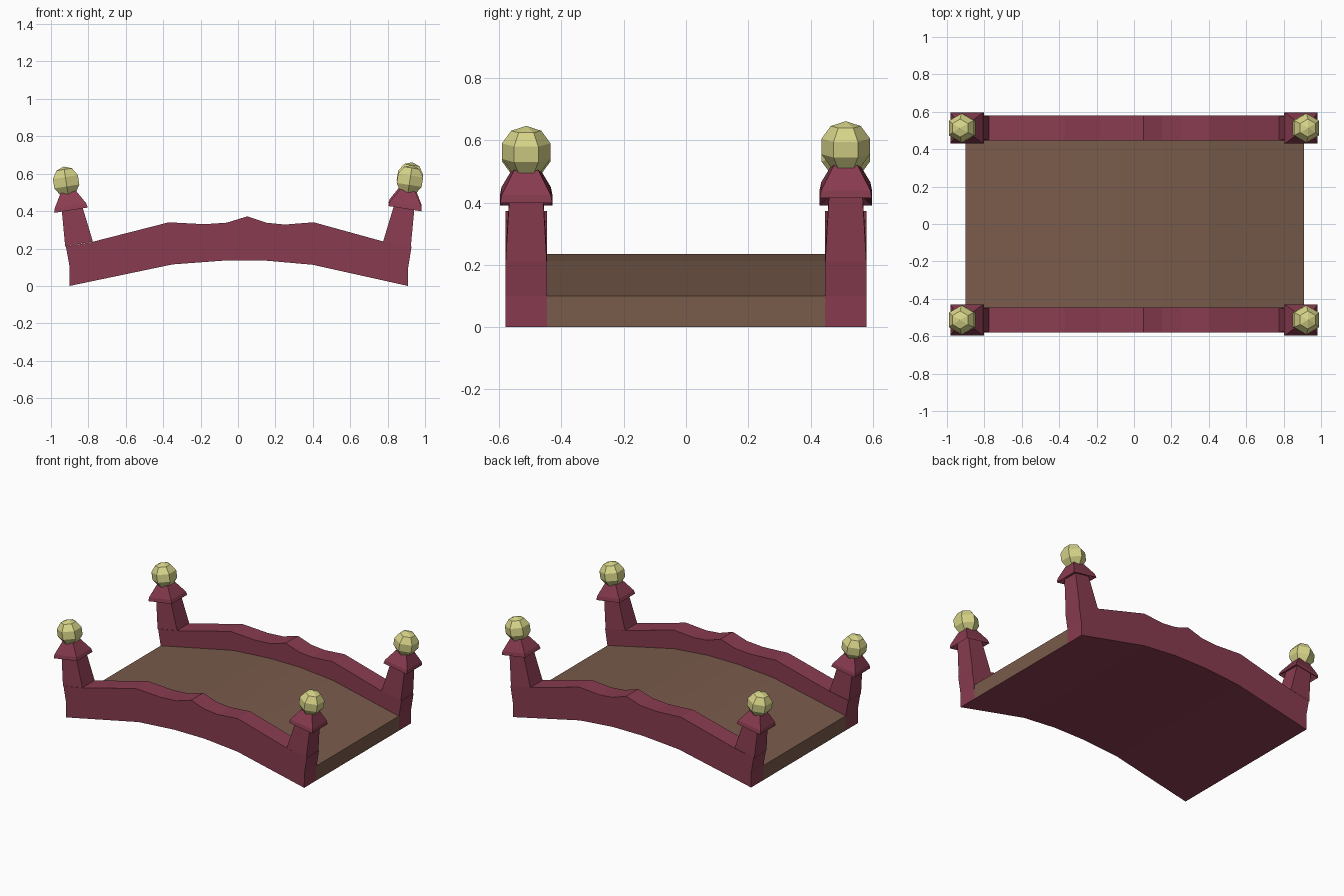
import bpy, bmesh
from math import radians
from mathutils import Matrix, Vector

if "Cube" in bpy.data.objects:
    bpy.data.objects.remove(bpy.data.objects["Cube"])


def material(name, rgb):
    m = bpy.data.materials.new(name)
    m.diffuse_color = (*rgb, 1)
    m.use_nodes = True
    m.node_tree.nodes["Principled BSDF"].inputs["Base Color"].default_value = m.diffuse_color
    return m


RED = material("red_paint", (0.25, 0.045, 0.08))
BROWN = material("brown_planks", (0.19, 0.105, 0.07))
GOLD = material("pale_gold", (0.68, 0.66, 0.25))


def finish(name, bm, *mats):
    bmesh.ops.recalc_face_normals(bm, faces=bm.faces)
    me = bpy.data.meshes.new(name)
    bm.to_mesh(me)
    bm.free()
    for m in mats:
        me.materials.append(m)
    ob = bpy.data.objects.new(name, me)
    bpy.context.collection.objects.link(ob)
    return ob


def extrude_profile(profile, y0, y1):
    bm = bmesh.new()
    face = bm.faces.new([bm.verts.new((x, y0, z)) for x, z in profile])
    ext = bmesh.ops.extrude_face_region(bm, geom=[face])["geom"]
    bmesh.ops.translate(bm, vec=(0, y1 - y0, 0),
                        verts=[v for v in ext if isinstance(v, bmesh.types.BMVert)])
    return bm


def loft(rings):
    """Skin a stack of four-cornered rings and close both ends."""
    bm = bmesh.new()
    loops = [[bm.verts.new(p) for p in r] for r in rings]
    for a, b in zip(loops, loops[1:]):
        for i in range(4):
            j = (i + 1) % 4
            bm.faces.new((a[i], a[j], b[j], b[i]))
    bm.faces.new(loops[0])
    bm.faces.new(loops[-1])
    return bm


def rect(x0, x1, y0, y1, z0, z1):
    return [(x0, y0, z0), (x1, y0, z1), (x1, y1, z1), (x0, y1, z0)]


# Arched underside shared by walls and deck
arch = [(-0.9, 0), (-0.35, 0.115), (-0.08, 0.135), (0.15, 0.135), (0.4, 0.113), (0.908, 0)]

# Side walls with wavy crest
crest = [(0.91, 0.1), (0.928, 0.21), (0.775, 0.238), (0.405, 0.34), (0.25, 0.328),
         (0.15, 0.338), (0.05, 0.372), (-0.06, 0.338), (-0.18, 0.33), (-0.37, 0.34),
         (-0.78, 0.235), (-0.92, 0.21), (-0.9, 0.1)]
for side, s in (("front", -1), ("back", 1)):
    finish(side + "_wall", extrude_profile(arch + crest, s * 0.447, s * 0.579), RED)

# Deck, painted red underneath
top = [(x, z + 0.1) for x, z in reversed(arch)]
deck = finish("deck", extrude_profile(arch + top, -0.447, 0.447), BROWN, RED)
for p in deck.data.polygons:
    if p.normal.z < -0.5:
        p.material_index = 1

# Leaning corner posts, caps and faceted balls
for side, s in (("front", -1), ("back", 1)):
    for end, e in (("left", -1), ("right", 1)):
        tag = f"{side}_{end}_"
        yc = s * 0.513
        ball_top = 0.637 if e < 0 else (0.66 if s > 0 else 0.645)
        finish(tag + "post", loft([
            rect(e * 0.776, e * 0.924, yc - 0.066, yc + 0.066, 0.237, 0.21),
            rect(e * 0.84, e * 0.945, yc - 0.053, yc + 0.053, 0.45, 0.435)]), RED)

        lean = Matrix.Rotation(radians(9 * e), 4, 'Y')
        base = Vector((e * 0.892, yc, ball_top - 0.232))
        sizes = [(0.05, 0.03), (0.09, 0), (0.085, 0.024), (0.042, 0.098)]
        cap = loft([rect(-r, r, -r * 0.93, r * 0.93, h, h) for r, h in sizes])
        bmesh.ops.transform(cap, matrix=Matrix.Translation(base) @ lean, verts=cap.verts)
        finish(tag + "cap", cap, RED)

        ball = bmesh.new()
        centre = Vector((e * 0.919, yc, ball_top - 0.08))
        bmesh.ops.create_uvsphere(ball, u_segments=6, v_segments=5, radius=0.082,
                                  matrix=Matrix.Translation(centre) @ lean)
        finish(tag + "ball", ball, GOLD)
